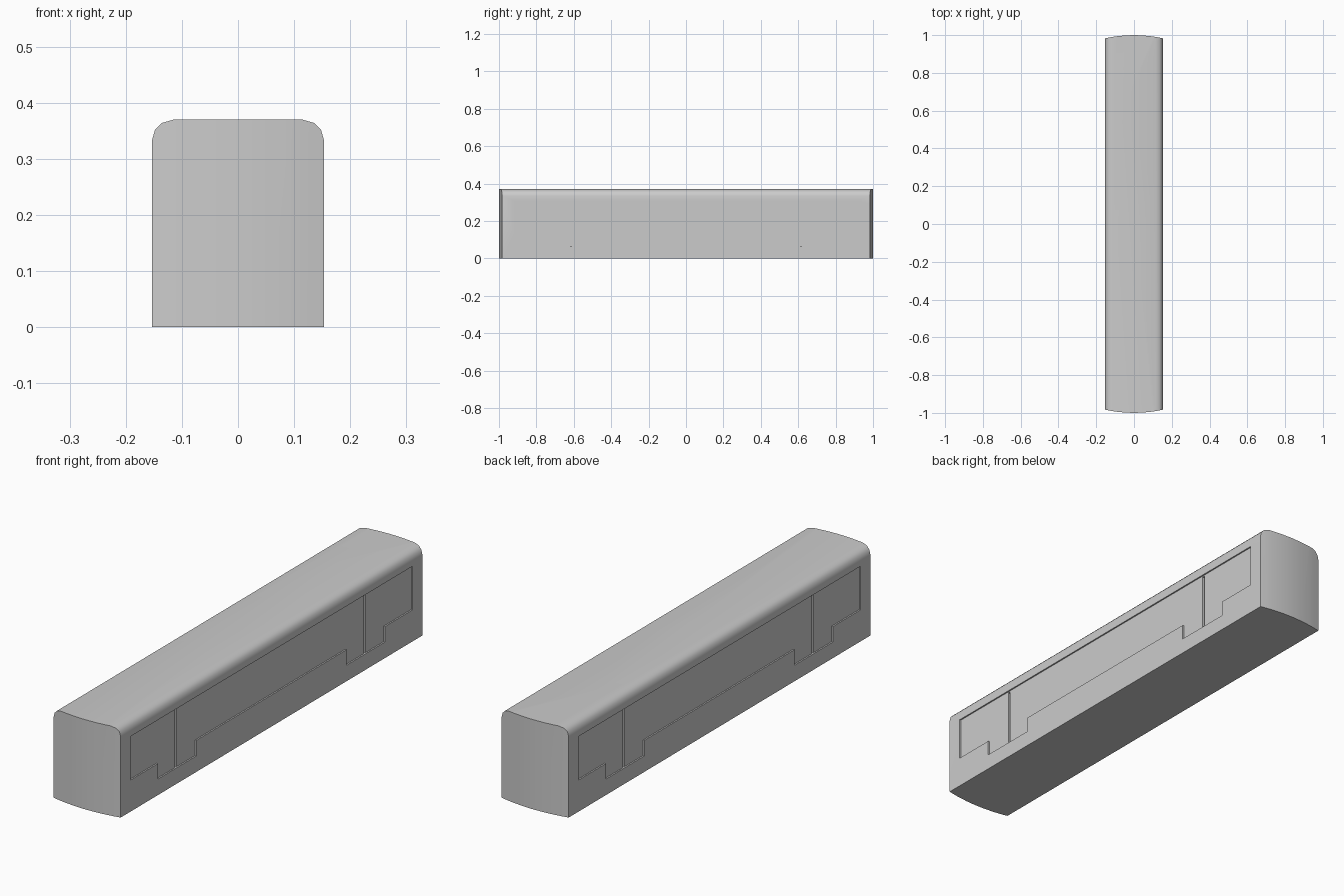
import bpy, bmesh, math
from mathutils import Vector

if "Cube" in bpy.data.objects:
    bpy.data.objects.remove(bpy.data.objects["Cube"])


def prism(name, pts, axis, lo, hi):
    """Extrude a 2D outline along one axis (0=x, 1=y, 2=z)."""
    def place(p, t):
        c = list(p)
        c.insert(axis, t)
        return Vector(c)
    bm = bmesh.new()
    face = bm.faces.new([bm.verts.new(place(p, lo)) for p in pts])
    ext = bmesh.ops.extrude_face_region(bm, geom=[face])
    shift = Vector((0, 0, 0))
    shift[axis] = hi - lo
    bmesh.ops.translate(bm, vec=shift, verts=[v for v in ext["geom"] if isinstance(v, bmesh.types.BMVert)])
    bmesh.ops.recalc_face_normals(bm, faces=bm.faces)
    mesh = bpy.data.meshes.new(name)
    bm.to_mesh(mesh)
    bm.free()
    obj = bpy.data.objects.new(name, mesh)
    bpy.context.collection.objects.link(obj)
    return obj


def boolean(target, cutter, op):
    cutter.hide_render = True
    mod = target.modifiers.new(op, 'BOOLEAN')
    mod.object, mod.operation, mod.solver = cutter, op, 'EXACT'
    bpy.context.view_layer.objects.active = target
    bpy.ops.object.modifier_apply(modifier=mod.name)
    bpy.data.objects.remove(cutter, do_unlink=True)


W, H = 0.153, 0.37
RECESS, SLOT = 0.006, 0.014

# Carriage body: plan with bowed ends
xs = [-W, -0.125, -0.1, -0.05, 0, 0.05, 0.1, 0.125, W]
bow = [(x, 1 - 0.017 * (x / W) ** 2) for x in xs]
body = prism("carriage_body", bow + [(-x, -y) for x, y in bow], 2, 0, H)

# Rounded roof cross-section
half = [(W, -0.1), (W, 0.334), (0.148, 0.352), (0.136, 0.364), (0.115, H)]
section = half + [(-x, z) for x, z in reversed(half)]
boolean(body, prism("roof_section", section, 1, -1.2, 1.2), 'INTERSECT')

# Recessed side panels, dropping down at the doorways
low = [(-0.92, 0.31), (-0.92, 0.13), (-0.74, 0.13), (-0.74, 0.066), (-0.49, 0.066), (-0.49, 0.13)]
panel = low + [(-y, z) for y, z in reversed(low)]
for side in (-1, 1):
    boolean(body, prism("side_recess", panel, 0, side * (W - RECESS), side * (W + 0.1)), 'DIFFERENCE')
    # Gap between each pair of door leaves
    for y in (-0.615, 0.615):
        gap = [(y - 0.005, 0.066), (y + 0.005, 0.066), (y + 0.005, 0.305), (y - 0.005, 0.305)]
        boolean(body, prism("door_gap", gap, 0, side * (W - SLOT), side * (W + 0.1)), 'DIFFERENCE')

body.select_set(True)
bpy.context.view_layer.objects.active = body
bpy.ops.object.shade_smooth_by_angle(angle=math.radians(32))
